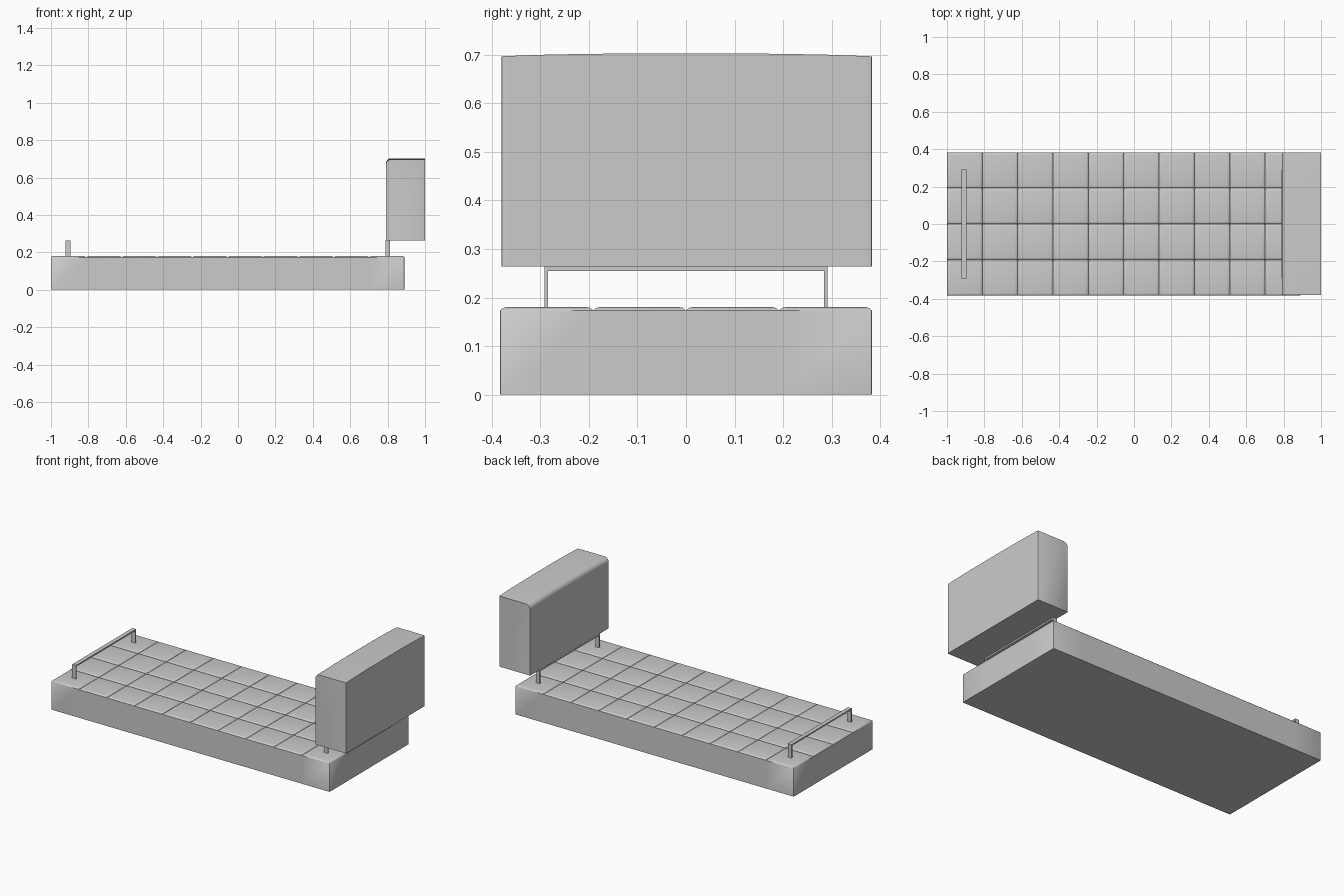
import bpy, bmesh, math
from mathutils import Vector

if "Cube" in bpy.data.objects:
    bpy.data.objects.remove(bpy.data.objects["Cube"], do_unlink=True)

GREY = (0.6, 0.6, 0.6, 1)
grey = bpy.data.materials.new("plain_grey")
grey.use_nodes = True
grey.diffuse_color = GREY
grey.node_tree.nodes["Principled BSDF"].inputs["Base Color"].default_value = GREY


def finish(name, bm, smooth=True):
    """Turn a bmesh into a named, coloured object."""
    bmesh.ops.recalc_face_normals(bm, faces=bm.faces)
    mesh = bpy.data.meshes.new(name)
    bm.to_mesh(mesh)
    bm.free()
    mesh.materials.append(grey)
    obj = bpy.data.objects.new(name, mesh)
    bpy.context.collection.objects.link(obj)
    if smooth:
        bpy.ops.object.select_all(action='DESELECT')
        obj.select_set(True)
        bpy.context.view_layer.objects.active = obj
        bpy.ops.object.shade_smooth_by_angle(angle=math.radians(35))
    return obj


def add_box(bm, low, high):
    """Add a box between two corners."""
    low, high = Vector(low), Vector(high)
    verts = bmesh.ops.create_cube(bm, size=1)["verts"]
    for v in verts:
        v.co = (low + high) / 2 + v.co * (high - low)


# Mattress: gridded top pulled down to the floor, each cell puffed up
X0, X1, HALF, SEAM = -1.0, 0.89, 0.383, 0.173
bm = bmesh.new()
bmesh.ops.create_grid(bm, x_segments=10, y_segments=4, size=1)
for v in bm.verts:
    v.co = ((X0 + X1) / 2 + v.co.x * (X1 - X0) / 2, v.co.y * HALF, SEAM)
cells = bm.faces[:]
rim = [e for e in bm.edges if e.is_boundary]
side = bmesh.ops.extrude_edge_only(bm, edges=rim)["geom"]
for v in side:
    if isinstance(v, bmesh.types.BMVert):
        v.co.z = 0
floor_edges = [e for e in side if isinstance(e, bmesh.types.BMEdge) and e.is_boundary]
bmesh.ops.contextual_create(bm, geom=floor_edges)
bmesh.ops.recalc_face_normals(bm, faces=bm.faces)
for width, rise in ((0.004, 0.003), (0.007, 0.003), (0.01, 0.0015)):
    bmesh.ops.inset_individual(bm, faces=cells, thickness=width, depth=rise)
corners = [e for e in bm.edges if abs(e.verts[0].co.z - e.verts[1].co.z) > 0.1
           and all(abs(v.co.y) > HALF - 0.001 and
                   min(v.co.x - X0, X1 - v.co.x) < 0.001 for v in e.verts)]
bmesh.ops.bevel(bm, geom=corners, offset=0.004, segments=2, profile=0.5, affect='EDGES')
finish("tufted_mattress", bm)

# Headboard cushion: thick block, rounded inner top edge, slightly crowned top
bm = bmesh.new()
add_box(bm, (0.79, -0.38, 0.264), (1.0, 0.383, 0.703))
inner_top = [e for e in bm.edges
             if all(v.co.x < 0.8 and v.co.z > 0.7 for v in e.verts)]
bmesh.ops.bevel(bm, geom=inner_top, offset=0.03, segments=6, profile=0.5, affect='EDGES')
for i in range(-5, 6):
    bmesh.ops.bisect_plane(bm, geom=bm.verts[:] + bm.edges[:] + bm.faces[:],
                           plane_co=(0, i * 0.073, 0), plane_no=(0, 1, 0))
for v in bm.verts:
    if v.co.z > 0.6:
        v.co.z -= 0.006 * (abs(v.co.y) / 0.383) ** 3
uprights = [e for e in bm.edges if abs(e.verts[0].co.z - e.verts[1].co.z) > 0.1
            and all(abs(v.co.y) > 0.37 for v in e.verts)]
bmesh.ops.bevel(bm, geom=uprights, offset=0.003, segments=2, profile=0.5, affect='EDGES')
finish("headboard_cushion", bm)

# Two slim rails, each a bar on a pair of posts
for name, x in (("foot_rail", -0.921), ("head_rail", 0.789)):
    bm = bmesh.new()
    add_box(bm, (x, -0.292, 0.255), (x + 0.025, 0.292, 0.264))
    for s in (-1, 1):
        ys = sorted((s * 0.284, s * 0.292))
        add_box(bm, (x, ys[0], 0.17), (x + 0.025, ys[1], 0.255))
    finish(name, bm, smooth=False)
